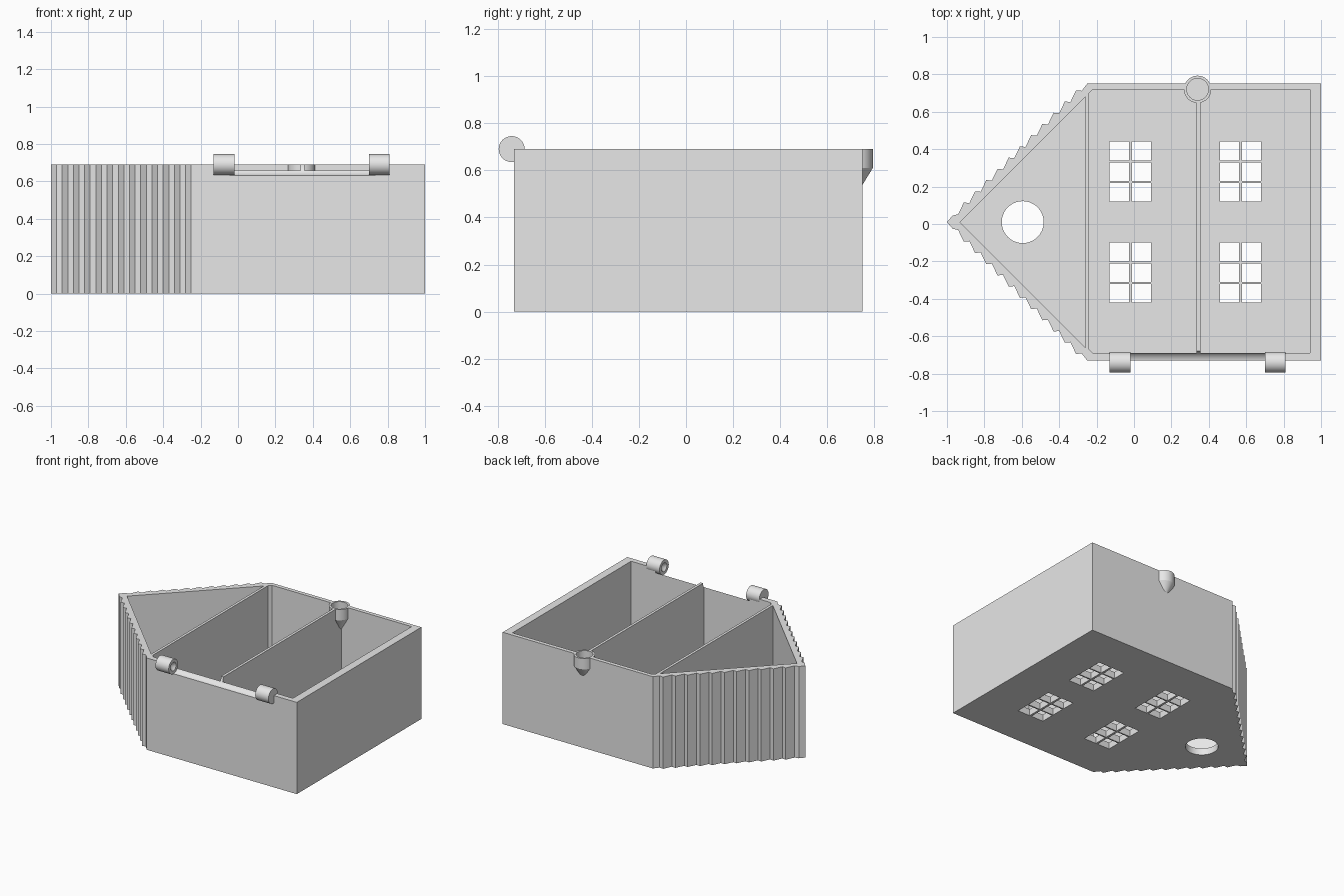
import bpy, bmesh, math
from mathutils import Matrix

if "Cube" in bpy.data.objects:
    bpy.data.objects.remove(bpy.data.objects["Cube"])

H, FLOOR, MID = 0.69, 0.05, 0.01
FRONT, BACK = -0.73, 0.75

grey = bpy.data.materials.new("plain grey")
grey.use_nodes = True
colour = (0.8, 0.8, 0.8, 1)
grey.diffuse_color = colour
grey.node_tree.nodes["Principled BSDF"].inputs["Base Color"].default_value = colour


def finish(name, bm):
    bmesh.ops.recalc_face_normals(bm, faces=bm.faces)
    mesh = bpy.data.meshes.new(name)
    bm.to_mesh(mesh)
    bm.free()
    mesh.materials.append(grey)
    ob = bpy.data.objects.new(name, mesh)
    bpy.context.scene.collection.objects.link(ob)
    return ob


def add_prism(bm, pts, z0, z1):
    face = bm.faces.new([bm.verts.new((x, y, z0)) for x, y in pts])
    up = bmesh.ops.extrude_face_region(bm, geom=[face])["geom"]
    bmesh.ops.translate(bm, vec=(0, 0, z1 - z0),
                        verts=[g for g in up if isinstance(g, bmesh.types.BMVert)])


def prisms(name, outlines, z0, z1):
    bm = bmesh.new()
    for pts in outlines:
        add_prism(bm, pts, z0, z1)
    return finish(name, bm)


def rect(x0, x1, y0, y1):
    return [(x0, y0), (x1, y0), (x1, y1), (x0, y1)]


def lathe(name, profile, matrix, steps=48):
    """Spin (radius, height) points about z, then place with matrix."""
    bm = bmesh.new()
    verts = [bm.verts.new((r, 0, z)) for r, z in profile]
    edges = [bm.edges.new(pair) for pair in zip(verts, verts[1:])]
    bmesh.ops.spin(bm, geom=verts + edges, cent=(0, 0, 0), axis=(0, 0, 1),
                   angle=math.tau, steps=steps)
    bmesh.ops.remove_doubles(bm, verts=bm.verts, dist=0.0001)
    bm.transform(matrix)
    return finish(name, bm)


def combine(target, tool, operation):
    """Apply a boolean to target and throw the tool away."""
    mod = target.modifiers.new("cut", 'BOOLEAN')
    mod.operation, mod.solver, mod.object = operation, 'EXACT', tool
    bpy.context.view_layer.update()
    graph = bpy.context.evaluated_depsgraph_get()
    mesh = bpy.data.meshes.new_from_object(target.evaluated_get(graph))
    target.modifiers.clear()
    target.data = mesh
    bpy.data.objects.remove(tool)


def smooth(ob):
    bpy.ops.object.select_all(action='DESELECT')
    ob.select_set(True)
    bpy.context.view_layer.objects.active = ob
    bpy.ops.object.shade_smooth_by_angle(angle=math.radians(25))


# House-shaped shell with stepped shingles along both roof slopes
slope = []
for i in range(13):
    x = -1 + 0.06 * i
    rise = 0.06 * i
    if i:
        slope.append((x, rise - 0.018))
    if i < 12:
        slope.append((x + 0.03, rise + (0.045 if i else 0.035)))
slope.append((-0.25, BACK - MID))
outline = [(-1, MID)] + [(x, MID + d) for x, d in slope]
outline += [(1, BACK), (1, FRONT)] + [(x, MID - d) for x, d in reversed(slope)]
shell = prisms("house_shell", [outline], 0, H)

# Three open rooms: attic and two main rooms
c = 0.02
lo, hi = -0.69, 0.72
rooms = [
    [(-0.93, MID), (-0.26, MID - 0.67), (-0.26, MID + 0.67)],
    [(-0.24 + c, lo), (0.335, lo), (0.335, hi), (-0.24 + c, hi),
     (-0.24, hi - c), (-0.24, lo + c)],
    rect(0.355, 0.94, lo, hi),
]
combine(shell, prisms("room_cutter", rooms, FLOOR, 1), 'DIFFERENCE')

# Window panes through the floor, two columns by three rows per window
panes = []
for wx in (-0.02, 0.57):
    for wy in (-0.26, 0.28):
        for px in (-0.059, 0.059):
            for py in (-0.11, 0, 0.11):
                x, y = wx + px, wy + py
                panes.append(rect(x - 0.051, x + 0.051, y - 0.05, y + 0.05))
combine(shell, prisms("pane_cutter", panes, -0.1, 0.2), 'DIFFERENCE')

# Round attic window
combine(shell, lathe("round_window_cutter",
                     [(0, -0.1), (0.112, -0.1), (0.112, 0.2), (0, 0.2)],
                     Matrix.Translation((-0.595, MID, 0)), 64), 'DIFFERENCE')

# Latch cup on the back wall: cone below, round recess on top
cup = Matrix.Translation((0.34, 0.72, 0))
combine(shell, lathe("latch_cup", [(0, 0.49), (0.073, 0.61), (0.073, H), (0, H)], cup), 'UNION')
combine(shell, lathe("latch_recess", [(0, 0.62), (0.058, 0.62), (0.058, 0.8), (0, 0.8)], cup),
        'DIFFERENCE')

# Rounded groove along the front rim between the hinges
along_x = Matrix.Translation((0, -0.74, H)) @ Matrix.Rotation(math.pi / 2, 4, 'Y')
combine(shell, lathe("groove_cutter", [(0, -0.045), (0.06, -0.045), (0.06, 0.735), (0, 0.735)],
                     along_x), 'DIFFERENCE')
smooth(shell)

# Hinge barrels, each with a conical dimple in its inner end
R = 0.055
for side, inner, outer in (("right", -0.02, -0.13), ("left", 0.70, 0.81)):
    depth = inner + math.copysign(0.035, outer - inner)
    smooth(lathe(side + "_hinge_barrel",
                 [(0, depth), (0.032, inner), (R, inner), (R, outer), (0, outer)], along_x))
